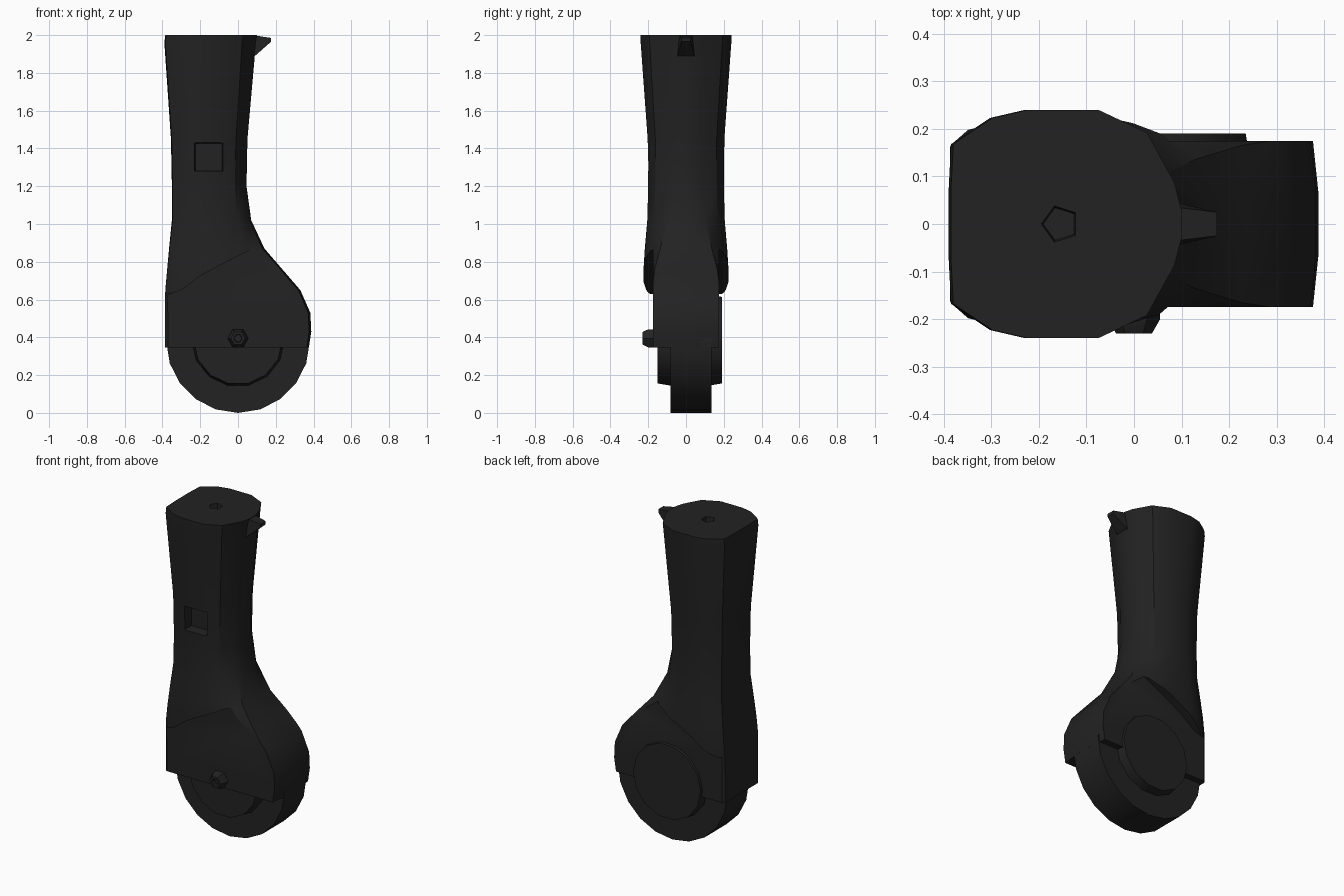
import bpy, bmesh, math

if "Cube" in bpy.data.objects:
    bpy.data.objects.remove(bpy.data.objects["Cube"])

mat = bpy.data.materials.new("matte_black")
mat.diffuse_color = (0.016, 0.016, 0.016, 1)
mat.use_nodes = True
mat.node_tree.nodes["Principled BSDF"].inputs["Base Color"].default_value = mat.diffuse_color


def loft(name, rings):
    """Solid skinned through equal-length rings of points."""
    bm = bmesh.new()
    vs = [[bm.verts.new(p) for p in r] for r in rings]
    n = len(vs[0])
    for a, b in zip(vs, vs[1:]):
        for i in range(n):
            j = (i + 1) % n
            bm.faces.new((a[i], a[j], b[j], b[i]))
    bm.faces.new(vs[0])
    bm.faces.new(vs[-1])
    bmesh.ops.recalc_face_normals(bm, faces=bm.faces)
    me = bpy.data.meshes.new(name)
    bm.to_mesh(me)
    bm.free()
    ob = bpy.data.objects.new(name, me)
    bpy.context.collection.objects.link(ob)
    me.materials.append(mat)
    return ob


def prism(name, xz, y0, y1):
    return loft(name, [[(x, y, z) for x, z in xz] for y in (y0, y1)])


def disc(name, n, cx, cz, sections, start=-90):
    """Turned part about the y axis; sections are (y, radius)."""
    ang = [math.radians(start + 360 * i / n) for i in range(n)]
    return loft(name, [[(cx + r * math.cos(a), y, cz + r * math.sin(a))
                        for a in ang] for y, r in sections])


def cut(ob, cutter):
    cutter.hide_render = True
    m = ob.modifiers.new("cut", 'BOOLEAN')
    m.operation = 'DIFFERENCE'
    m.solver = 'EXACT'
    m.object = cutter
    bpy.context.view_layer.objects.active = ob
    bpy.ops.object.modifier_apply(modifier=m.name)
    bpy.data.objects.remove(cutter)


# Housing: rounded grip section morphing into a boxy lower fork
ROUND = [(0, .3), (.01, .70), (.18, .93), (.33, 1), (.64, 1), (.85, .8), (.97, .36), (1, .12)]
BOX = [(0, .3), (0, .74), (.05, .88), (.2, 1), (.55, 1), (.78, .92), (.985, .80), (1, .3)]


def section(z, x0, x1, hy, k):
    half = []
    for (u, v), (p, q) in zip(ROUND, BOX):
        half.append((x0 + (x1 - x0) * (u + (p - u) * k), hy * (v + (q - v) * k)))
    return [(x, y, z) for x, y in half] + [(x, -y, z) for x, y in reversed(half)]


SECTIONS = [
    (2.0, -.385, .10, .24, 0), (1.96, -.39, .095, .24, 0),
    (1.45, -.355, .05, .203, 0), (1.2, -.35, .045, .20, .1),
    (1.02, -.35, .07, .205, .3), (.87, -.365, .14, .218, .6),
    (.76, -.375, .235, .225, .85), (.65, -.385, .33, .225, 1),
    (.53, -.387, .383, .22, 1), (.43, -.387, .388, .22, 1), (.345, -.387, .375, .22, 1)]
housing = loft("housing", [section(*s) for s in SECTIONS])

# Flat cheeks below the diagonal ledge, front and back
LEDGE = [(-.6, .2), (.6, .2), (.6, .95), (.14, .95), (.08, .87),
         (-.08, .79), (-.2, .725), (-.3, .65), (-.36, .63), (-.6, .63)]
for s in (-1, 1):
    cut(housing, prism("cheek_cutter", LEDGE, s * .175, s * .4))

# Square pocket on the front, small pentagon socket on top
cut(housing, disc("pocket_cutter", 4, -.155, 1.355, [(-.3, .116), (-.14, .10)], 45))
cut(housing, loft("socket_cutter", [
    [(-.155 + r * math.cos(a), r * math.sin(a), z)
     for a in [math.pi + i * math.tau / 5 for i in range(5)]]
    for z, r in ((2.05, .044), (1.95, .036))]))

# Wheel, hub bosses and pivot screw
wheel = disc("wheel", 20, 0, .38, [(-.082, .38), (.135, .38)])
front_hub = disc("front_hub", 14, 0, .385, [(-.06, .25), (-.15, .235)], -77)
back_hub = disc("back_hub", 14, 0, .385, [(.1, .25), (.19, .235)], -77)
screw = disc("pivot_screw", 6, 0, .395, [(-.15, .055), (-.2, .055), (-.23, .038)], 0)
cut(screw, disc("drive_cutter", 6, 0, .395, [(-.25, .024), (-.205, .02)], 0))

# Pointed catch at the top edge
catch = loft("top_catch", [
    [(.04, -.045, 1.89), (.04, .045, 1.89), (.04, .035, 1.998), (.04, -.035, 1.998)],
    [(.09, -.045, 1.89), (.09, .045, 1.89), (.09, .035, 1.998), (.09, -.035, 1.998)],
    [(.175, -.025, 1.965), (.175, .025, 1.965), (.175, .025, 1.985), (.175, -.025, 1.985)]])

for ob in (housing, wheel, front_hub, back_hub, screw, catch):
    bpy.ops.object.select_all(action='DESELECT')
    ob.select_set(True)
    bpy.context.view_layer.objects.active = ob
    bpy.ops.object.shade_smooth_by_angle(angle=math.radians(30))
